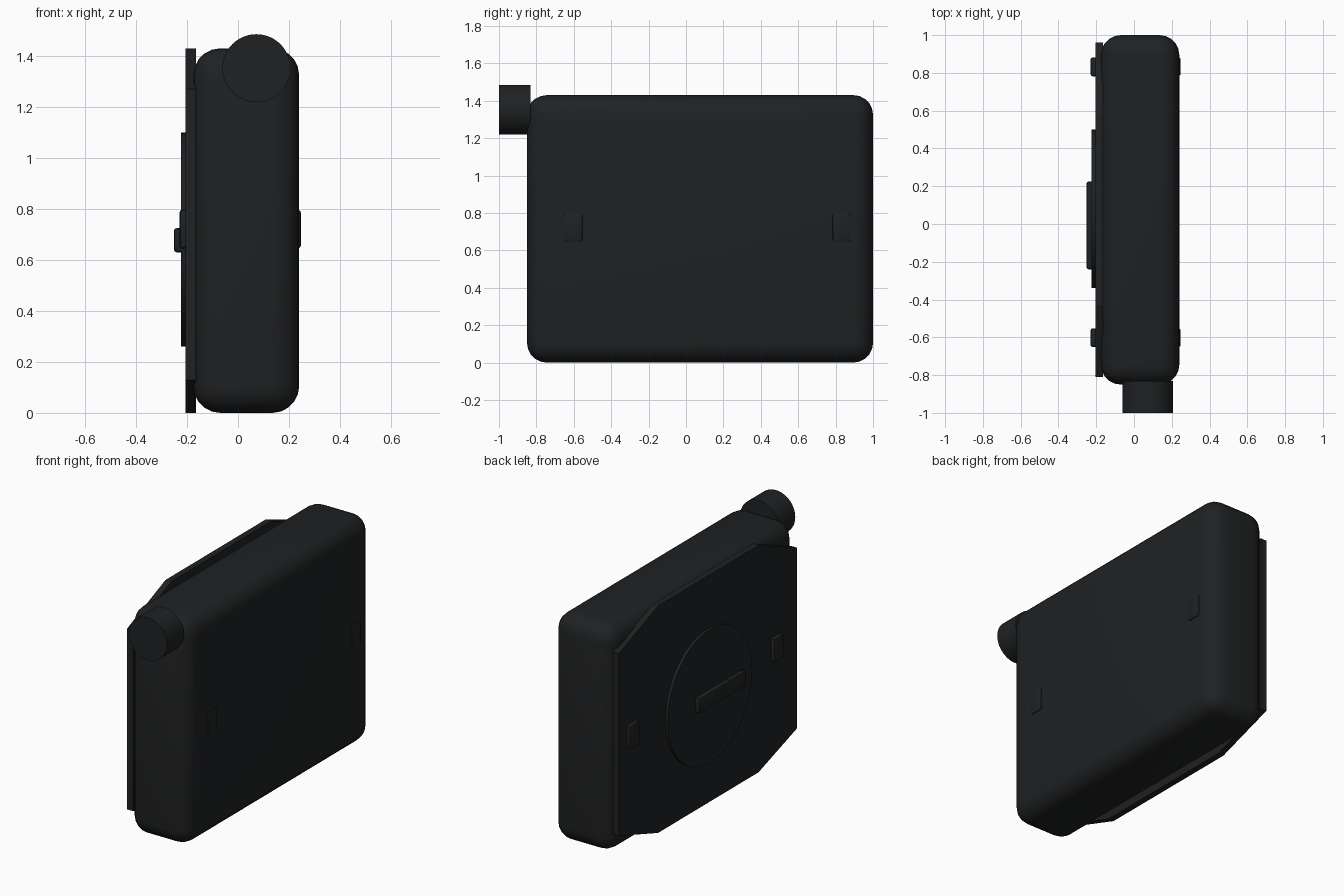
import bpy, bmesh
from math import radians
from mathutils import Vector

if "Cube" in bpy.data.objects:
    bpy.data.objects.remove(bpy.data.objects["Cube"])

dark = bpy.data.materials.new("dark_plastic")
dark.diffuse_color = (0.014, 0.015, 0.016, 1)
dark.use_nodes = True
dark.node_tree.nodes["Principled BSDF"].inputs["Base Color"].default_value = dark.diffuse_color


def finish(ob, name, angle=35):
    ob.name = name
    ob.data.materials.append(dark)
    bpy.ops.object.select_all(action='DESELECT')
    ob.select_set(True)
    bpy.context.view_layer.objects.active = ob
    bpy.ops.object.shade_smooth_by_angle(angle=radians(angle))


def box(name, lo, hi, bevel, segments):
    lo, hi = Vector(lo), Vector(hi)
    bpy.ops.mesh.primitive_cube_add(size=1, location=(lo + hi) / 2)
    ob = bpy.context.object
    ob.scale = hi - lo
    bpy.ops.object.transform_apply(location=False, rotation=False, scale=True)
    mod = ob.modifiers.new("bevel", 'BEVEL')
    mod.width, mod.segments = bevel, segments
    bpy.ops.object.modifier_apply(modifier=mod.name)
    finish(ob, name)


def cylinder(name, radius, start, end):
    start, end = Vector(start), Vector(end)
    axis = end - start
    bpy.ops.mesh.primitive_cylinder_add(
        vertices=64, radius=radius, depth=axis.length, location=(start + end) / 2,
        rotation=axis.to_track_quat('Z', 'Y').to_euler())
    finish(bpy.context.object, name)


# Rounded main case
box("case_body", (-0.175, -0.85, 0), (0.24, 1.0, 1.43), 0.105, 5)

# Octagonal plate on the left side
outline = [(-0.81, 0.13), (-0.43, 0), (0.57, 0), (0.96, 0.13),
           (0.96, 1.28), (0.57, 1.43), (-0.43, 1.43), (-0.81, 1.27)]
bm = bmesh.new()
face = bm.faces.new([bm.verts.new((-0.165, y, z)) for y, z in outline])
ext = bmesh.ops.extrude_face_region(bm, geom=[face])
bmesh.ops.translate(bm, vec=(-0.04, 0, 0),
                    verts=[v for v in ext["geom"] if isinstance(v, bmesh.types.BMVert)])
bmesh.ops.recalc_face_normals(bm, faces=bm.faces)
mesh = bpy.data.meshes.new("side_plate")
bm.to_mesh(mesh)
bm.free()
plate = bpy.data.objects.new("side_plate", mesh)
bpy.context.collection.objects.link(plate)
finish(plate, "side_plate", 15)

# Round cover and its grip bar
cylinder("round_cover", 0.42, (-0.19, 0.08, 0.68), (-0.224, 0.08, 0.68))
box("cover_grip", (-0.252, -0.24, 0.63), (-0.205, 0.225, 0.725), 0.012, 2)

# Strap lugs that pass through the case
for name, y in (("front_lug", -0.602), ("rear_lug", 0.832)):
    box(name, (-0.23, y - 0.05, 0.645), (0.247, y + 0.05, 0.797), 0.012, 2)

# Knob at the top of the front face
cylinder("front_knob", 0.1335, (0.072, -1.0, 1.352), (0.072, -0.832, 1.352))
